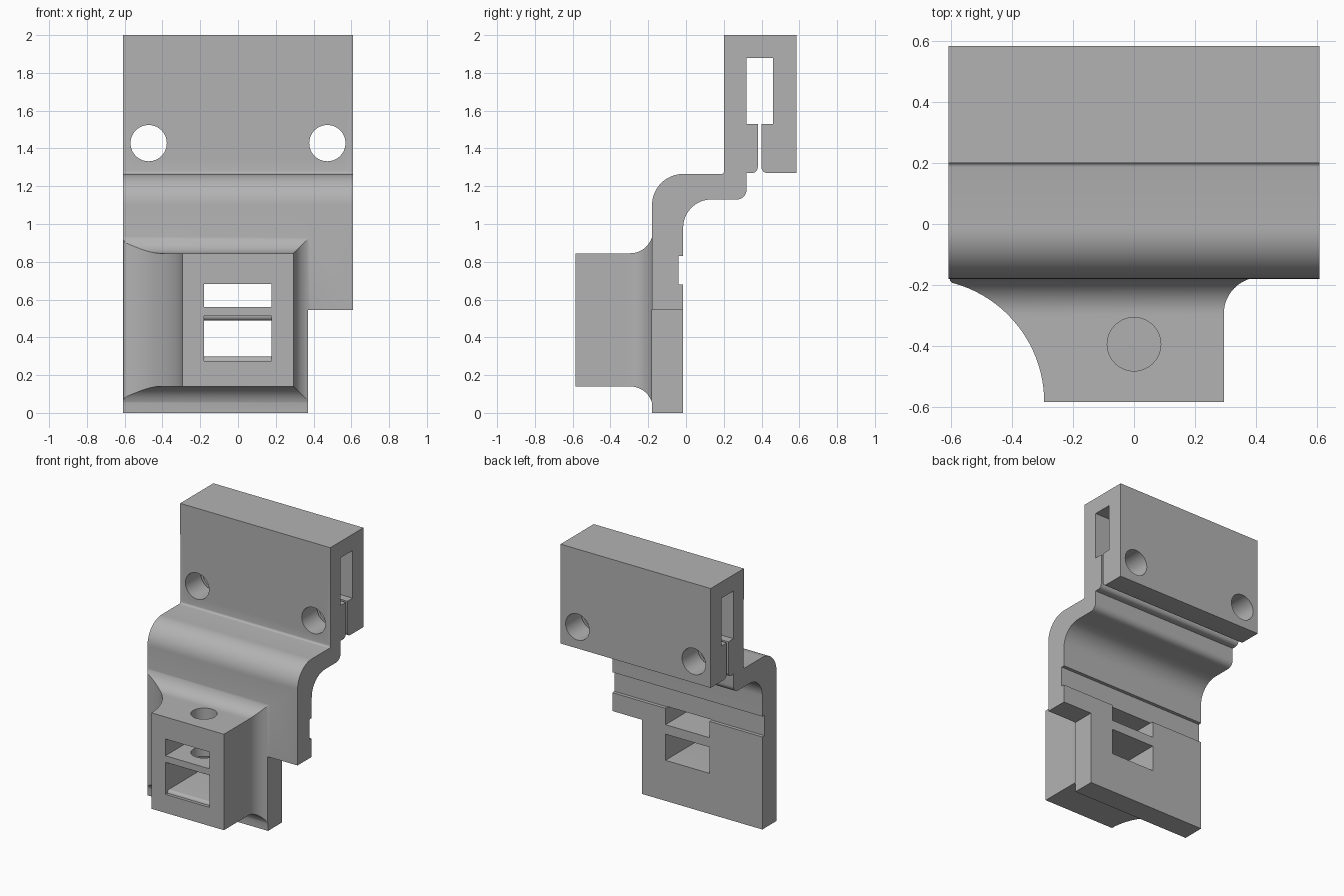
import bpy
import bmesh
from math import sin, cos, pi, sqrt, radians

cube = bpy.data.objects.get("Cube")
if cube:
    bpy.data.objects.remove(cube, do_unlink=True)

grey = bpy.data.materials.new("plain grey")
grey.use_nodes = True
color = (0.45, 0.45, 0.45, 1)
grey.diffuse_color = color
grey.node_tree.nodes["Principled BSDF"].inputs["Base Color"].default_value = color


def make_object(name, bm):
    bmesh.ops.recalc_face_normals(bm, faces=bm.faces)
    mesh = bpy.data.meshes.new(name)
    bm.to_mesh(mesh)
    bm.free()
    mesh.materials.append(grey)
    obj = bpy.data.objects.new(name, mesh)
    bpy.context.collection.objects.link(obj)
    return obj


def loft(name, rings):
    """Skin a list of matching closed rings and cap both ends."""
    bm = bmesh.new()
    loops = [[bm.verts.new(p) for p in ring] for ring in rings]
    n = len(loops[0])
    for a, b in zip(loops, loops[1:]):
        for i in range(n):
            j = (i + 1) % n
            bm.faces.new((a[i], a[j], b[j], b[i]))
    bm.faces.new(loops[0])
    bm.faces.new(loops[-1])
    return make_object(name, bm)


def extrude_x(name, profile, x0, x1):
    return loft(name, [[(x, y, z) for y, z in profile] for x in (x0, x1)])


def box(name, x0, x1, y0, y1, z0, z1):
    return extrude_x(name, [(y0, z0), (y1, z0), (y1, z1), (y0, z1)], x0, x1)


def cylinder(name, axis, center, radius, start, end):
    def point(a, t):
        u, v = center[0] + radius * cos(a), center[1] + radius * sin(a)
        return (u, t, v) if axis == "y" else (u, v, t)
    return loft(name, [[point(2 * pi * i / 48, t) for i in range(48)]
                       for t in (start, end)])


def arc(cy, cz, r, a0, a1, steps=12):
    angles = [radians(a0 + (a1 - a0) * i / steps) for i in range(steps + 1)]
    return [(cy + r * cos(a), cz + r * sin(a)) for a in angles]


def combine(target, tool, operation):
    mod = target.modifiers.new(operation, "BOOLEAN")
    mod.operation = operation
    mod.solver = "EXACT"
    mod.object = tool
    bpy.context.view_layer.objects.active = target
    bpy.ops.object.modifier_apply(modifier=mod.name)
    bpy.data.objects.remove(tool, do_unlink=True)


# Plate, curved arm and slotted clamp share one side profile
profile = [(-0.18, 0)]
profile += arc(-0.015, 1.10, 0.165, 180, 90, 16)
profile += arc(0.187, 1.28, 0.015, -90, 0, 4)
profile += [(0.2, 2), (0.585, 2), (0.585, 1.27)]
profile += arc(0.43, 1.30, 0.03, -90, -180, 6)
profile += [(0.4, 1.53), (0.46, 1.53), (0.46, 1.88), (0.32, 1.88),
            (0.32, 1.53), (0.38, 1.53)]
profile += arc(0.35, 1.30, 0.03, 0, -90, 6)
profile += [(0.32, 1.27)]
profile += arc(0.27, 1.18, 0.05, 0, -90, 8)
profile += arc(0.135, 0.98, 0.15, 90, 180, 16)
profile += [(-0.015, 0.83), (-0.04, 0.83), (-0.04, 0.68),
            (-0.015, 0.68), (-0.015, 0)]
bracket = extrude_x("bracket", profile, -0.61, 0.61)


# Boss flares into the plate: rectangular sections that grow toward the back
def section(y):
    left = max(-0.605, -0.70 + sqrt(max(0, 0.405 ** 2 - (y + 0.585) ** 2)))
    d = max(0, y + 0.295)
    flare = 0.12 - sqrt(max(0, 0.12 ** 2 - d * d))
    right, low, high = 0.295 + flare, 0.14 - flare, 0.845 + flare
    return [(left, low), (right, low), (right, high), (left, high)]


depths = [-0.585 + 0.29 * i / 12 for i in range(12)]
depths += [-0.295 + 0.118 * sin(pi / 2 * i / 12) for i in range(13)]
rings = [[(x, y, z) for x, z in section(y)] for y in depths]
rings.append([(x, -0.1, z) for x, _, z in rings[-1]])
boss = loft("boss", rings)
combine(bracket, boss, "UNION")

# Lower corner notch beside the boss
combine(bracket, box("corner_notch", 0.37, 0.8, -0.5, 0.1, -0.1, 0.545), "DIFFERENCE")

# Two windows through the boss, the lower one with rounded front lips
combine(bracket, box("upper_window", -0.18, 0.177, -0.7, 0.05, 0.56, 0.683), "DIFFERENCE")
window = [(-0.7, 0.276)] + arc(-0.585, 0.276, 0.022, 0, 90, 6)[:1]
window += arc(-0.541, 0.276, 0.022, 180, 90, 6)[1:]
window += [(0.05, 0.298), (0.05, 0.49)]
window += arc(-0.541, 0.512, 0.022, -90, -180, 6)
window += [(-0.7, 0.512)]
combine(bracket, extrude_x("lower_window", window, -0.18, 0.177), "DIFFERENCE")

# Vertical pin hole, then the clamp screw holes
combine(bracket, cylinder("pin_hole", "z", (0, -0.395), 0.088, 0.4, 1.0), "DIFFERENCE")
for side in (-1, 1):
    hole = cylinder("screw_hole", "y", (side * 0.473, 1.428), 0.096, 0.1, 0.7)
    combine(bracket, hole, "DIFFERENCE")

bpy.ops.object.select_all(action="DESELECT")
bracket.select_set(True)
bpy.context.view_layer.objects.active = bracket
bpy.ops.object.shade_smooth_by_angle(angle=radians(25))
